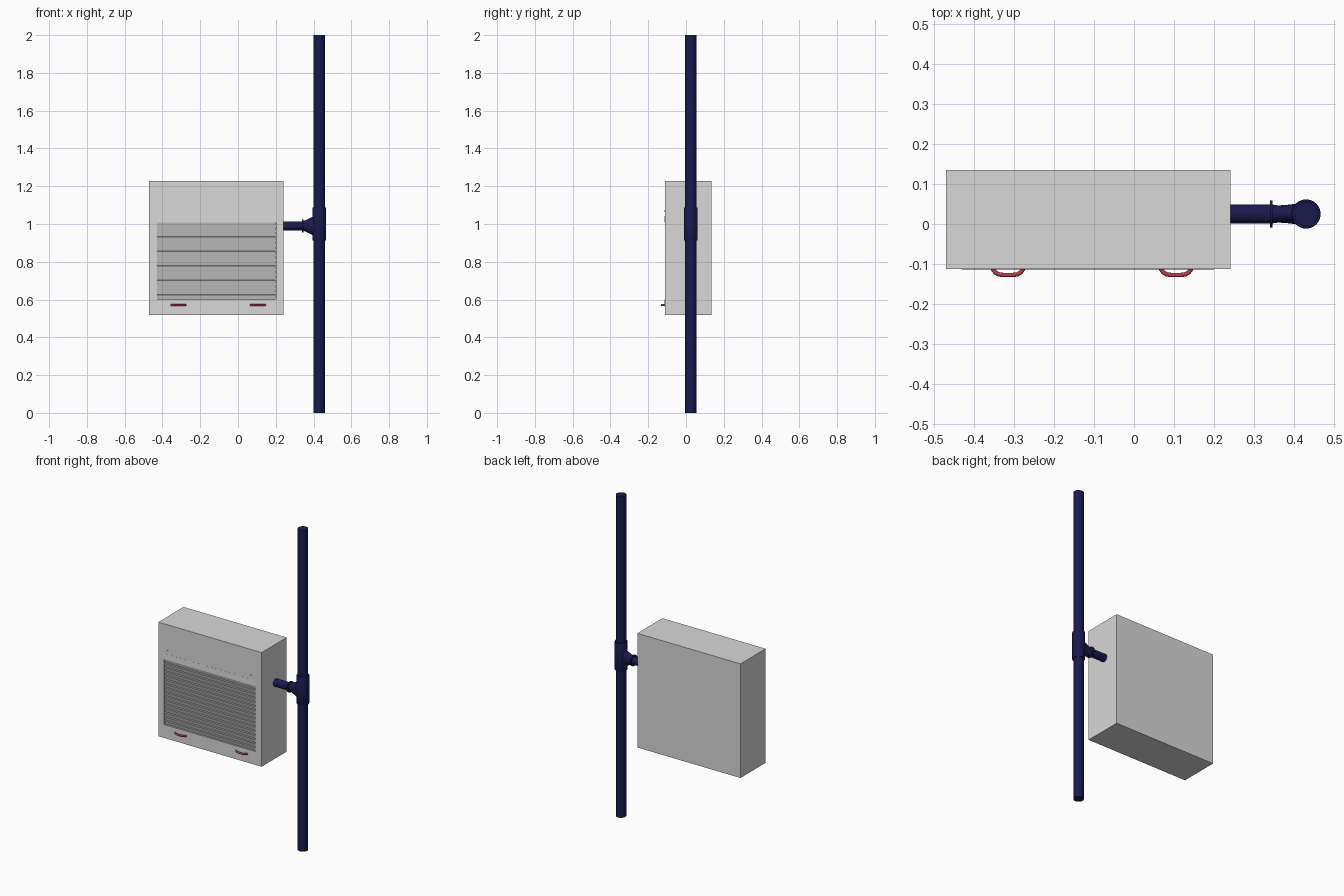
import bpy, bmesh, math
from mathutils import Matrix, Vector

if "Cube" in bpy.data.objects:
    bpy.data.objects.remove(bpy.data.objects["Cube"])


def mat(name, rgb):
    m = bpy.data.materials.new(name)
    m.diffuse_color = (*rgb, 1)
    m.use_nodes = True
    m.node_tree.nodes["Principled BSDF"].inputs["Base Color"].default_value = m.diffuse_color
    return m


GREY = mat("cabinet_grey", (0.69, 0.69, 0.69))
NAVY = mat("pipe_navy", (0.010, 0.010, 0.075))
RED = mat("handle_red", (0.48, 0.05, 0.075))


def finish(name, bm, m, smooth=False):
    bmesh.ops.recalc_face_normals(bm, faces=bm.faces)
    me = bpy.data.meshes.new(name)
    bm.to_mesh(me)
    bm.free()
    me.materials.append(m)
    ob = bpy.data.objects.new(name, me)
    bpy.context.collection.objects.link(ob)
    if smooth:
        bpy.context.view_layer.objects.active = ob
        ob.select_set(True)
        bpy.ops.object.shade_smooth_by_angle(angle=math.radians(35))
        ob.select_set(False)
    return ob


def box(name, lo, hi, m):
    lo, hi = Vector(lo), Vector(hi)
    bm = bmesh.new()
    bmesh.ops.create_cube(bm, size=1, matrix=Matrix.Translation((lo + hi) / 2)
                          @ Matrix.Diagonal((*(hi - lo), 1)))
    return finish(name, bm, m)


def extrude_profile(name, outline, x0, x1, m):
    """Closed (y, z) outline extruded along x."""
    bm = bmesh.new()
    cols = [[bm.verts.new((x, y, z)) for y, z in outline] for x in (x0, x1)]
    for i in range(len(outline)):
        j = (i + 1) % len(outline)
        bm.faces.new((cols[0][i], cols[0][j], cols[1][j], cols[1][i]))
    for c in cols:
        bm.faces.new(c)
    return finish(name, bm, m)


def loft(name, origin, axis, rings, m, n=32):
    """Capped elliptical loft; rings hold (distance, first radius, second radius)."""
    bm = bmesh.new()
    loops = []
    for d, ra, rb in rings:
        loop = []
        for i in range(n):
            t = 2 * math.pi * i / n
            a, b = ra * math.cos(t), rb * math.sin(t)
            p = {"x": (d, a, b), "y": (a, d, b), "z": (a, b, d)}[axis]
            loop.append(bm.verts.new(Vector(origin) + Vector(p)))
        loops.append(loop)
    for l0, l1 in zip(loops, loops[1:]):
        for i in range(n):
            j = (i + 1) % n
            bm.faces.new((l0[i], l0[j], l1[j], l1[i]))
    bm.faces.new(loops[0])
    bm.faces.new(loops[-1])
    return finish(name, bm, m, True)


# cabinet body with a shallow front opening for the shutter
FRONT = -0.112
X0, X1 = -0.43, 0.2
body = box("cabinet_body", (-0.47, FRONT, 0.517), (0.241, 0.135, 1.228), GREY)
cutter = box("opening_cutter", (X0, FRONT - 0.05, 0.6), (X1, FRONT + 0.012, 1.01), GREY)
cutter.hide_render = True
cutter.hide_viewport = True
cut = body.modifiers.new("opening", "BOOLEAN")
cut.object = cutter
cut.operation = "DIFFERENCE"
cut.solver = "EXACT"

# shutter slats: each has a flat ledge on top and a face sloping inward below it
count, z_low, z_high = 16, 0.6, 1.01
pitch = (z_high - z_low) / count
outline = [(FRONT + 0.011, z_high)]
for k in range(count):
    top = z_high - k * pitch
    outline += [(FRONT - 0.0005, top - 0.001), (FRONT + 0.0075, top - pitch)]
outline.append((FRONT + 0.011, z_low))
extrude_profile("shutter_slats", outline, X0 + 0.001, X1 - 0.001, GREY)

# shutter top rail, leaning back slightly, and bottom bar
extrude_profile("shutter_top_rail",
                [(FRONT - 0.002, 1.008), (FRONT - 0.0005, 1.043),
                 (FRONT + 0.01, 1.043), (FRONT + 0.01, 1.008)], X0, X1, GREY)
box("shutter_bottom_bar", (X0, FRONT - 0.001, 0.562), (X1, FRONT + 0.01, 0.601), GREY)

# small screws above the rail
for x, side in ((-0.41, "left"), (0.165, "right")):
    loft("screw_" + side, (x, FRONT, 1.068), "y",
         [(0.004, 0.005, 0.005), (-0.001, 0.005, 0.005)], GREY, 12)


# bent tube handles
def handle(name, cx):
    cu = bpy.data.curves.new(name, "CURVE")
    cu.dimensions = "3D"
    cu.bevel_depth = 0.0055
    cu.bevel_resolution = 3
    cu.use_fill_caps = True
    half = [(0.038, -0.105), (0.037, -0.114), (0.032, -0.121), (0.023, -0.126), (0.012, -0.1275)]
    pts = [(-x, y) for x, y in half] + half[::-1]
    sp = cu.splines.new("POLY")
    sp.points.add(len(pts) - 1)
    for p, (x, y) in zip(sp.points, pts):
        p.co = (cx + x, y, 0.571, 1)
    sp.use_smooth = True
    cu.materials.append(RED)
    bpy.context.collection.objects.link(bpy.data.objects.new(name, cu))


handle("handle_left", -0.315)
handle("handle_right", 0.105)

# riser pipe, tee fitting and branch into the cabinet
PX, PY, BZ = 0.43, 0.025, 0.99
loft("riser_pipe", (PX, PY, 0), "z", [(0, 0.03, 0.03), (2, 0.03, 0.03)], NAVY)
loft("tee_sleeve", (PX, PY, 1.0), "z",
     [(-0.088, 0.035, 0.035), (-0.085, 0.0365, 0.0365), (0.085, 0.0365, 0.0365), (0.088, 0.035, 0.035)], NAVY)
loft("branch_pipe", (0, PY, BZ), "x", [(0.22, 0.024, 0.024), (0.345, 0.024, 0.024)], NAVY)
loft("branch_flange", (0, PY, BZ), "x", [(0.340, 0.034, 0.034), (0.346, 0.034, 0.034)], NAVY)
loft("tee_branch", (0, PY, BZ), "x",
     [(0.343, 0.024, 0.025), (0.36, 0.0215, 0.031), (0.38, 0.0225, 0.041),
      (0.40, 0.025, 0.052), (0.42, 0.028, 0.058)], NAVY)
